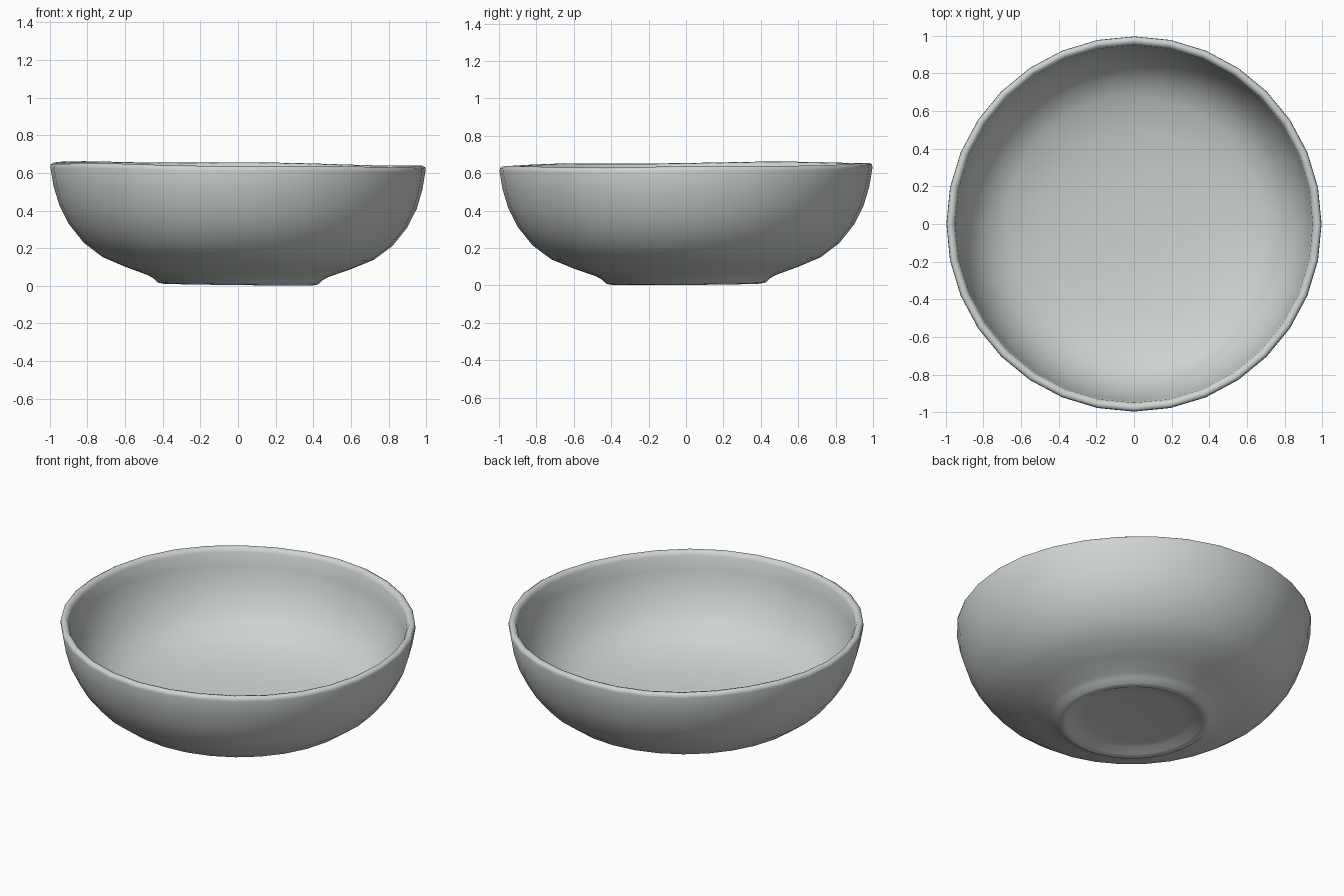
import bpy, bmesh, math
from mathutils import Vector

cube = bpy.data.objects.get("Cube")
if cube:
    bpy.data.objects.remove(cube, do_unlink=True)

# Glaze colour
glaze = bpy.data.materials.new("pale_grey_glaze")
glaze.use_nodes = True
colour = (0.62, 0.66, 0.65, 1)
glaze.diffuse_color = colour
shader = glaze.node_tree.nodes["Principled BSDF"]
shader.inputs["Base Color"].default_value = colour
shader.inputs["Roughness"].default_value = 0.5

# Cross-section (radius, height): recessed base, foot, outer wall, rim, inner wall, floor
profile = [
    (0, .04), (.28, .04), (.34, .033), (.38, .012), (.40, .007), (.425, .012),
    (.45, .035), (.48, .052), (.60, .095), (.72, .145), (.82, .22), (.90, .32),
    (.95, .42), (.98, .52), (.997, .62), (.995, .637), (.98, .646),
    (.962, .642), (.95, .62), (.94, .54), (.915, .44), (.86, .32),
    (.78, .23), (.68, .175), (.50, .13), (.28, .105), (0, .095),
]
SEGMENTS = 32

# Turn the section around the upright axis
bm = bmesh.new()
verts = [bm.verts.new((r, 0, z)) for r, z in profile]
edges = [bm.edges.new(pair) for pair in zip(verts, verts[1:])]
bmesh.ops.spin(bm, geom=verts + edges, cent=(0, 0, 0), axis=(0, 0, 1),
               angle=math.tau, steps=SEGMENTS, use_merge=False)
bmesh.ops.remove_doubles(bm, verts=bm.verts[:], dist=1e-4)
bmesh.ops.recalc_face_normals(bm, faces=bm.faces[:])

# Slight handmade lean and uneven lip
for v in bm.verts:
    lean = Vector((-0.011, 0.008)).dot(v.co.xy)
    angle = math.atan2(v.co.y, v.co.x)
    v.co.z += lean
    if v.co.z > 0.5:
        v.co.z += 0.003 * math.sin(5 * angle + 1)

mesh = bpy.data.meshes.new("bowl")
bm.to_mesh(mesh)
bm.free()
mesh.materials.append(glaze)
bowl = bpy.data.objects.new("bowl", mesh)
bpy.context.collection.objects.link(bowl)

# Smooth glazed surface
bpy.ops.object.select_all(action="DESELECT")
bowl.select_set(True)
bpy.context.view_layer.objects.active = bowl
bpy.ops.object.shade_smooth_by_angle(angle=math.radians(60))
